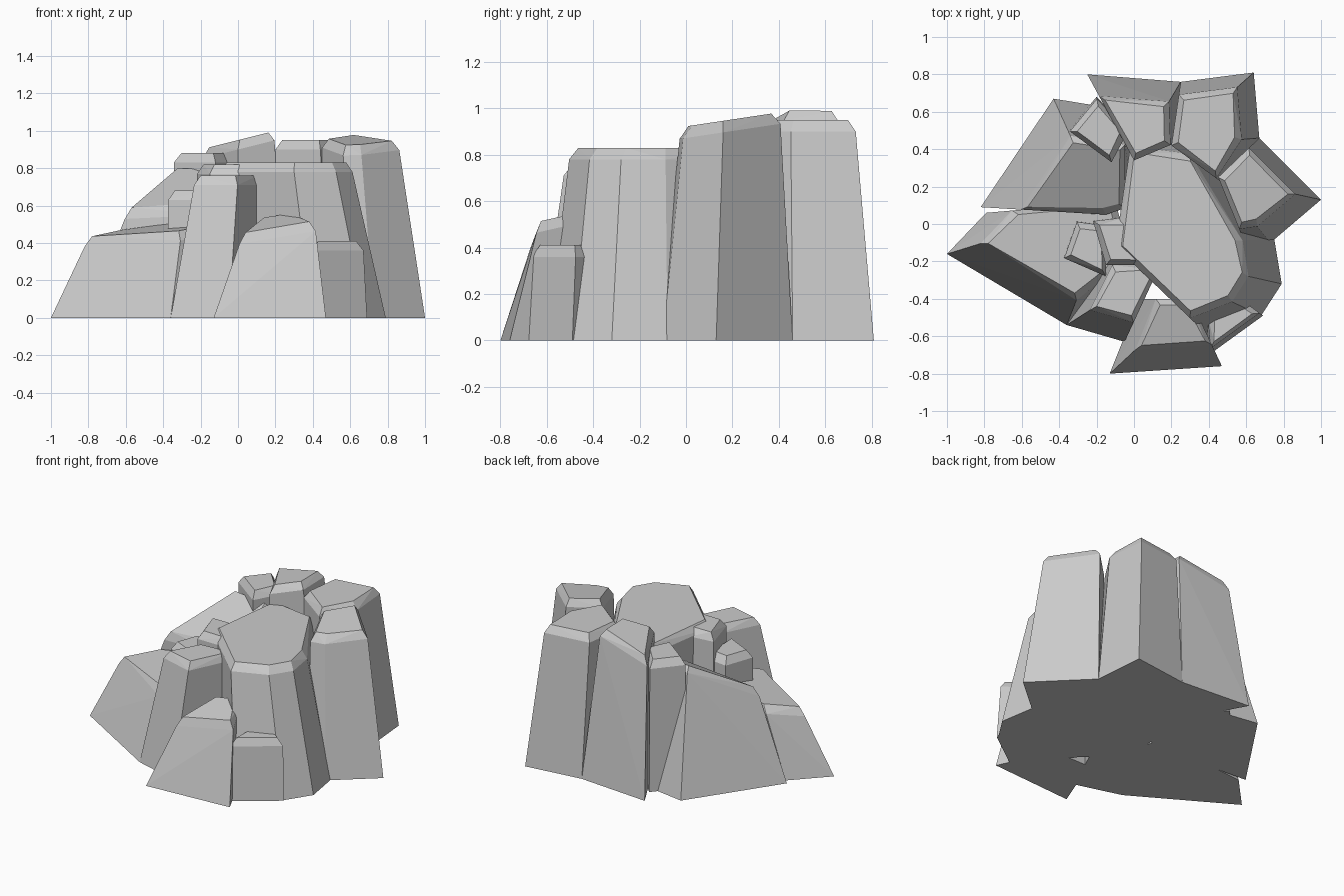
import bpy, bmesh
from mathutils import Vector

if "Cube" in bpy.data.objects:
    bpy.data.objects.remove(bpy.data.objects["Cube"])

rocks = []


def boulder(name, foot, taper, height, sx=0, sy=0):
    """Faceted rock: the footprint shrinks towards its last (inner) corner as it rises,
    ends in a sloped top (sx, sy = slope) and has a chamfered rim."""
    foot = [Vector(p) for p in foot]
    pivot = foot[-1]
    rim = [pivot.lerp(p, taper) for p in foot]
    mid = sum(rim, Vector((0, 0))) / len(rim)
    top = [p + (mid - p).normalized() * .04 for p in rim]

    def level(p):
        return height + sx * (p.x - pivot.x) + sy * (p.y - pivot.y)

    bm = bmesh.new()
    for p in foot:
        bm.verts.new((p.x, p.y, 0))
    for p in rim:
        bm.verts.new((p.x, p.y, level(p) - .05))
    for p in top:
        bm.verts.new((p.x, p.y, level(p)))
    bmesh.ops.convex_hull(bm, input=bm.verts)
    loose = [v for v in bm.verts if not v.link_faces]
    bmesh.ops.delete(bm, geom=loose, context='VERTS')
    bmesh.ops.dissolve_limit(bm, angle_limit=.03, verts=bm.verts, edges=bm.edges)
    bmesh.ops.recalc_face_normals(bm, faces=bm.faces)
    me = bpy.data.meshes.new(name)
    bm.to_mesh(me)
    bm.free()
    ob = bpy.data.objects.new(name, me)
    bpy.context.collection.objects.link(ob)
    rocks.append(ob)


# Main plateau, right front
boulder("rock_cliff", [(.75, -.08), (.79, -.32), (.68, -.49), (.4, -.6), (.4, .5), (0, .55), (-.1, -.12)], .8, .83)
# Left ridge and back left slab
boulder("left_ridge", [(-.79, .06), (-1, -.16), (-.36, -.54), (0, -.25), (-.1, .12)], .8, .54, .12, .1)
boulder("back_left_slab", [(-.82, .09), (-.43, .67), (0, .6), (0, .1), (-.15, .05)], .68, .6, .08, .55)
boulder("back_left_cap", [(-.35, .5), (-.2, .68), (-.03, .5), (-.12, .33)], .97, .88)
# Tall rear blocks
boulder("back_block", [(-.25, .8), (.25, .76), (.26, .45), (0, .34)], .75, .95, .25)
boulder("back_right_block", [(.25, .76), (.64, .81), (.67, .46), (.5, .2), (.2, .42)], .8, .95)
boulder("right_spire", [(.6, -.12), (.73, -.1), (1, .13), (.67, .46), (.45, .25)], .75, .96, 0, .15)
# Front blocks stepping down
boulder("front_pillar", [(-.2, -.22), (-.36, -.54), (-.05, -.63), (.14, -.22)], .75, .76)
boulder("front_foot", [(.03, -.4), (-.13, -.8), (.47, -.76), (.3, -.4)], .68, .57, .15, .3)
boulder("front_right_stub", [(.38, -.5), (.4, -.7), (.69, -.49), (.5, -.35)], .9, .41)
# Small stones in the middle
boulder("centre_stone", [(-.22, .02), (-.05, .04), (.1, -.06), (.1, -.22), (-.15, -.22)], .98, .82)
boulder("centre_left_stone", [(-.38, -.18), (-.31, .02), (-.15, 0), (-.15, -.28)], .97, .68)

# Fuse everything into one closed rock
cliff, parts = rocks[0], rocks[1:]
for rock in parts:
    mod = cliff.modifiers.new(rock.name, 'BOOLEAN')
    mod.operation = 'UNION'
    mod.solver = 'EXACT'
    mod.object = rock
fused = bpy.data.meshes.new_from_object(
    cliff.evaluated_get(bpy.context.evaluated_depsgraph_get()))
cliff.modifiers.clear()
cliff.data = fused
for rock in parts:
    bpy.data.objects.remove(rock)
